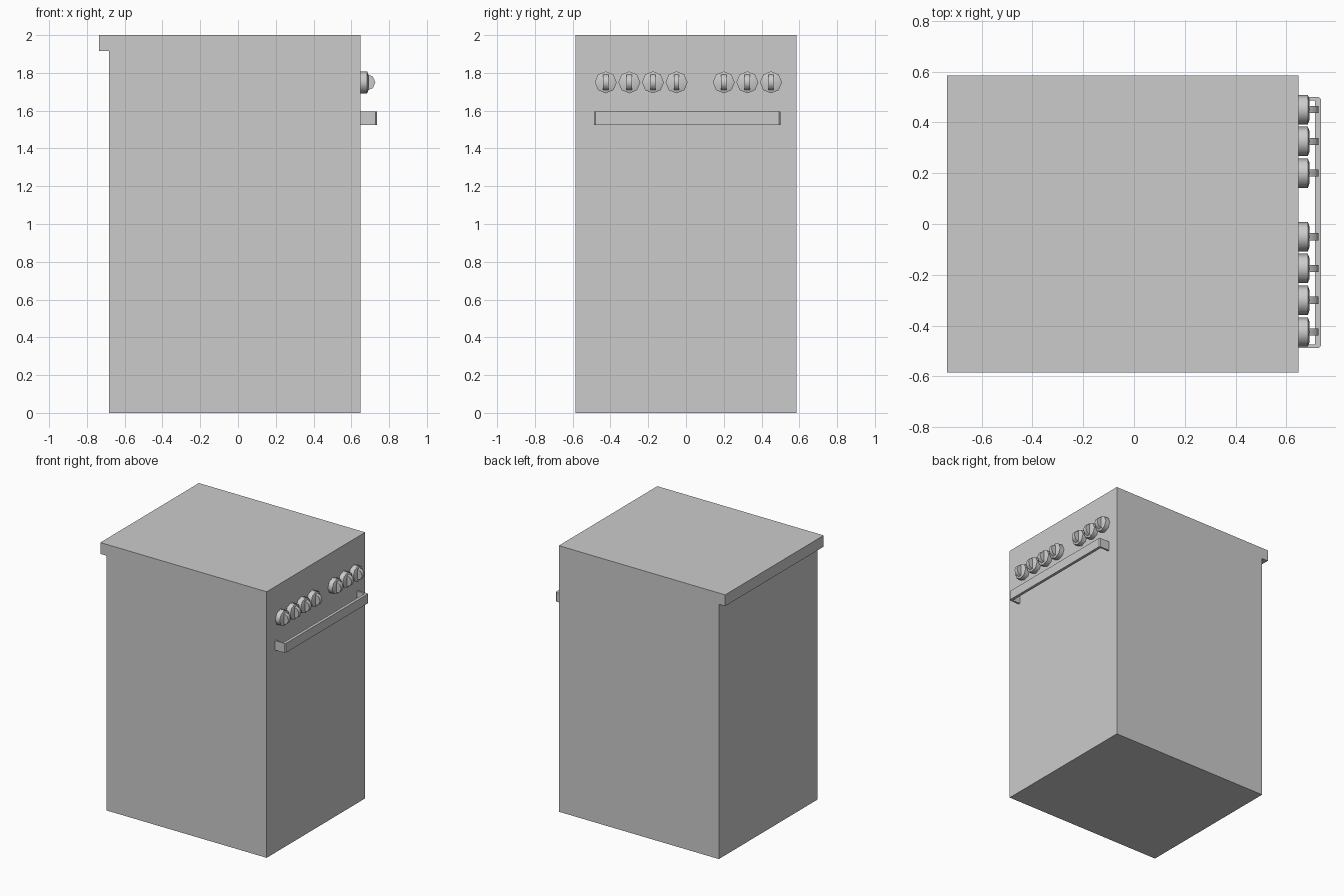
import bpy, bmesh, math
from mathutils import Matrix, Vector

if "Cube" in bpy.data.objects:
    bpy.data.objects.remove(bpy.data.objects["Cube"], do_unlink=True)

grey = bpy.data.materials.new("light grey")
grey.use_nodes = True
colour = (0.6, 0.6, 0.6, 1)
grey.diffuse_color = colour
grey.node_tree.nodes["Principled BSDF"].inputs["Base Color"].default_value = colour


def finish(bm, name, smooth=None):
    bmesh.ops.recalc_face_normals(bm, faces=bm.faces)
    mesh = bpy.data.meshes.new(name)
    bm.to_mesh(mesh)
    bm.free()
    mesh.materials.append(grey)
    obj = bpy.data.objects.new(name, mesh)
    bpy.context.collection.objects.link(obj)
    if smooth:
        bpy.ops.object.select_all(action="DESELECT")
        obj.select_set(True)
        bpy.context.view_layer.objects.active = obj
        bpy.ops.object.shade_smooth_by_angle(angle=math.radians(smooth))
    return obj


def prism(name, points, offset, smooth=None):
    """Extrude a closed outline along an offset."""
    bm = bmesh.new()
    face = bm.faces.new([bm.verts.new(p) for p in points])
    ext = bmesh.ops.extrude_face_region(bm, geom=[face], use_keep_orig=True)
    verts = [v for v in ext["geom"] if isinstance(v, bmesh.types.BMVert)]
    bmesh.ops.translate(bm, verts=verts, vec=Vector(offset))
    return finish(bm, name, smooth)


FRONT = 0.648     # panel carrying the controls
DEPTH = 0.585     # half width of the cabinet

# Cabinet with a worktop lip overhanging one end
outline = [(-0.683, 0), (FRONT, 0), (FRONT, 2), (-0.735, 2), (-0.735, 1.915), (-0.683, 1.915)]
prism("cabinet", [(x, -DEPTH, z) for x, z in outline], (0, 2 * DEPTH, 0))

# Towel bar style handle: U outline with chamfered outer corners
half = [(FRONT, 0.48), (0.713, 0.48), (0.713, -0.48), (FRONT, -0.48),
        (FRONT, -0.494), (0.727, -0.494), (0.735, -0.486),
        (0.735, 0.486), (0.727, 0.494), (FRONT, 0.494)]
prism("oven_handle", [(x, y + 0.006, 1.525) for x, y in half], (0, 0, 0.07))

# Knobs: eight-sided dial with a slightly domed face and a half-round grip
for i, y in enumerate([-0.425, -0.30, -0.175, -0.05, 0.20, 0.325, 0.45]):
    centre = Vector((FRONT, y, 1.75))
    bm = bmesh.new()
    rings = []
    for x, r in [(0, 0.058), (0.036, 0.058), (0.042, 0.042)]:
        rings.append([bm.verts.new(centre + Vector((x, r * math.sin(a * math.pi / 4),
                                                    r * math.cos(a * math.pi / 4))))
                      for a in range(8)])
    for low, high in zip(rings, rings[1:]):
        for a in range(8):
            b = (a + 1) % 8
            bm.faces.new([low[a], low[b], high[b], high[a]])
    bm.faces.new(rings[0])
    bm.faces.new(rings[-1])
    finish(bm, f"knob_dial_{i + 1}", 50)

    arc = [math.radians(d) for d in range(-90, 91, 45)]
    grip = [centre + Vector((0.036 + 0.043 * math.cos(a), -0.014, 0.043 * math.sin(a))) for a in arc]
    prism(f"knob_grip_{i + 1}", grip, (0, 0.028, 0), 50)
